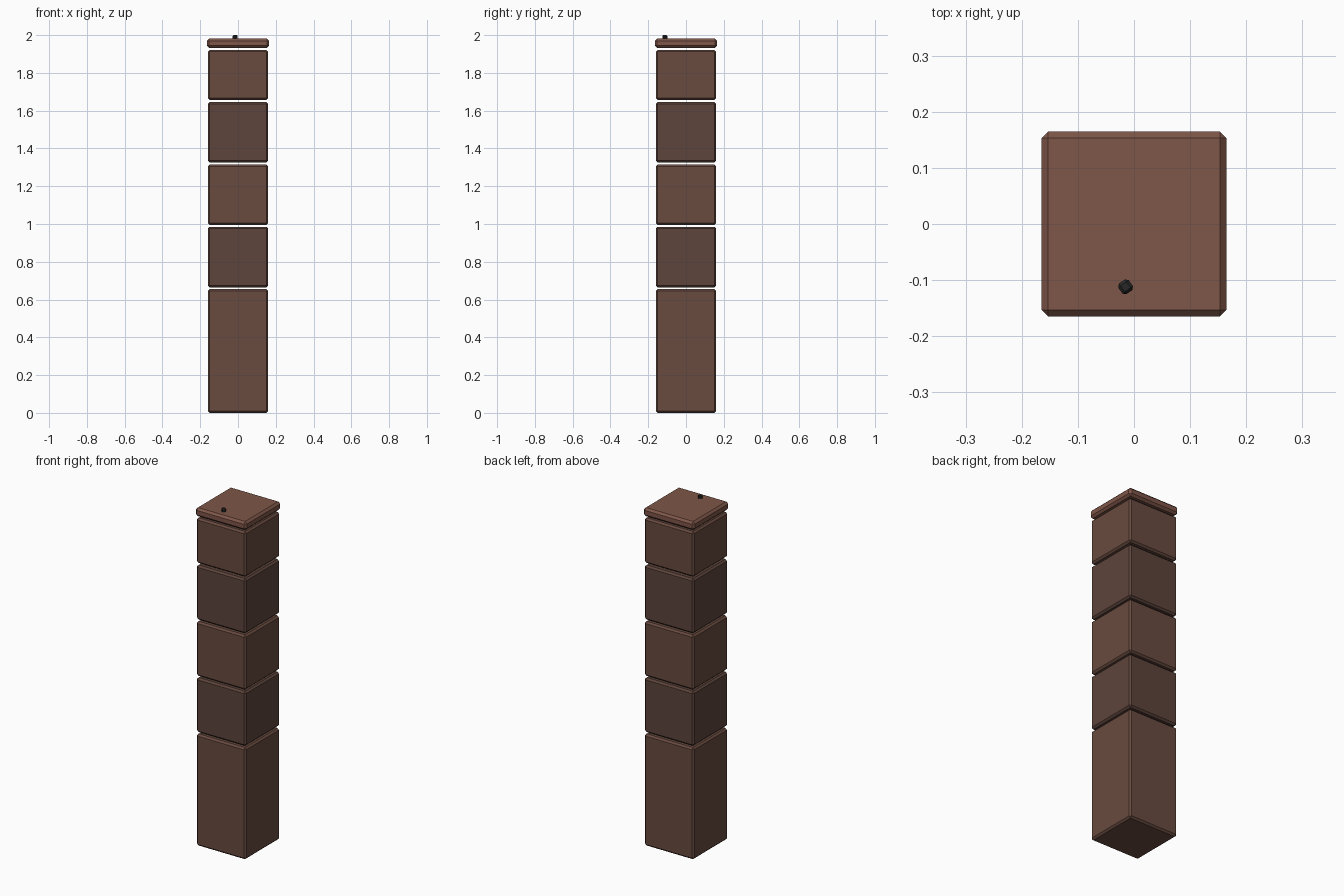
import bpy
import math

if "Cube" in bpy.data.objects:
    bpy.data.objects.remove(bpy.data.objects["Cube"])


def material(name, rgb):
    m = bpy.data.materials.new(name)
    m.diffuse_color = (*rgb, 1)
    m.use_nodes = True
    m.node_tree.nodes["Principled BSDF"].inputs["Base Color"].default_value = m.diffuse_color
    return m


brown = material("brown", (0.138, 0.069, 0.050))
dark_brown = material("dark_brown", (0.110, 0.058, 0.044))
light_brown = material("light_brown", (0.21, 0.092, 0.065))
black = material("black", (0.02, 0.02, 0.02))


def block(name, width, z0, z1, bevel, mat, x=0, y=0, turn=0):
    """Square box between two heights with single-segment chamfers."""
    bpy.ops.mesh.primitive_cube_add(size=1, location=(x, y, (z0 + z1) / 2),
                                    rotation=(0, 0, turn))
    ob = bpy.context.object
    ob.name = name
    ob.scale = (width, width, z1 - z0)
    bpy.ops.object.transform_apply(location=False, rotation=False, scale=True)
    mod = ob.modifiers.new("chamfer", 'BEVEL')
    mod.width = bevel
    mod.segments = 1
    ob.data.materials.append(mat)
    return ob


# stacked column sections, alternating in tone with narrow gaps between
levels = [(0, 0.655), (0.665, 0.985), (0.995, 1.315), (1.325, 1.645), (1.657, 1.922)]
for i, (z0, z1) in enumerate(levels):
    block(f"column_block_{i + 1}", 0.32, z0, z1, 0.01,
          dark_brown if i % 2 else brown)

# slightly wider cap slab
block("cap", 0.33, 1.932, 1.982, 0.012, light_brown)

# small dark stud resting on the cap
block("stud", 0.023, 1.978, 2.0, 0.005, black, -0.015, -0.112, math.radians(35))
